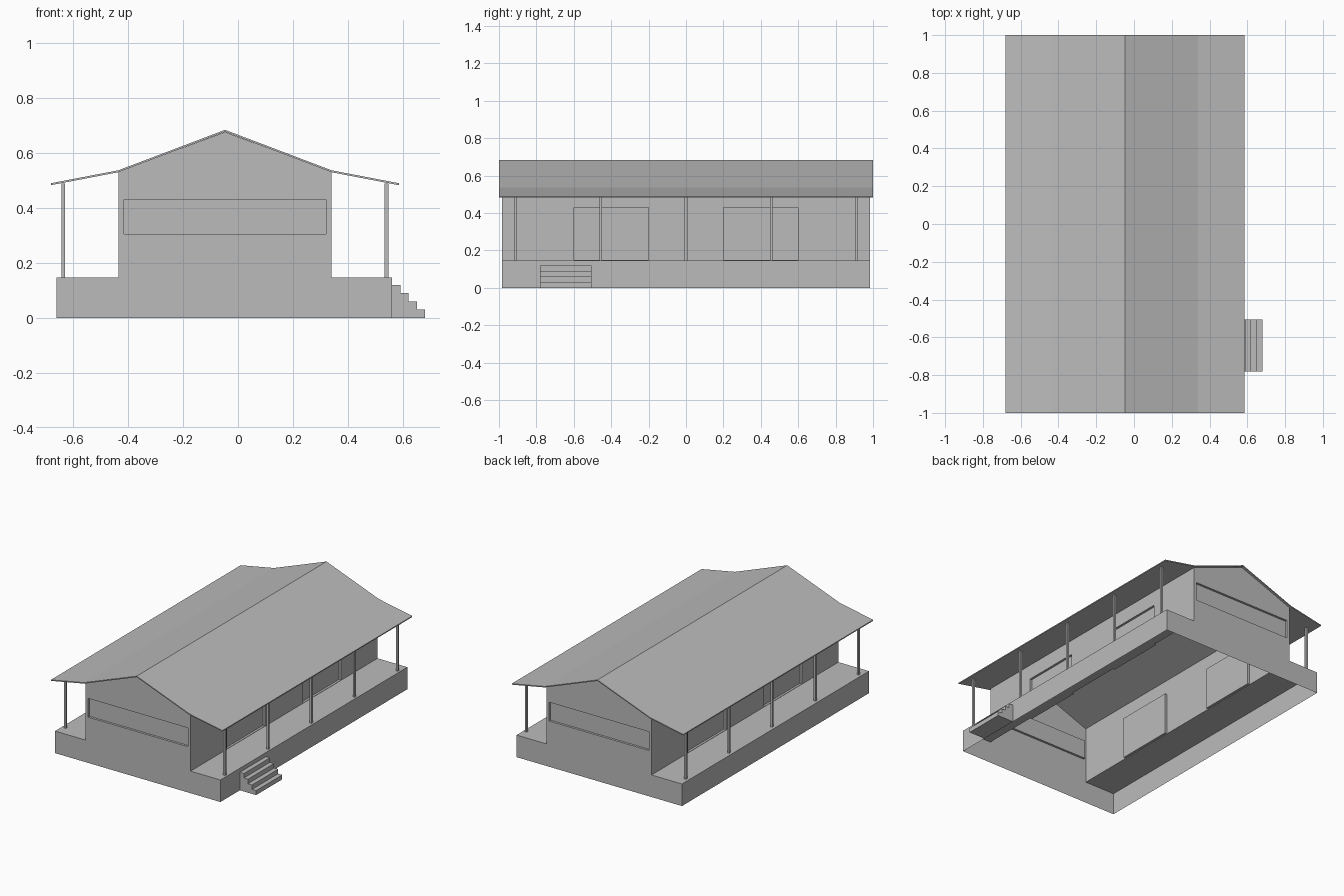
import bpy, bmesh
from mathutils import Vector

cube = bpy.data.objects.get("Cube")
if cube:
    bpy.data.objects.remove(cube, do_unlink=True)

grey = bpy.data.materials.new("plain_grey")
grey.use_nodes = True
grey.diffuse_color = (0.5, 0.5, 0.5, 1)
grey.node_tree.nodes["Principled BSDF"].inputs["Base Color"].default_value = (0.5, 0.5, 0.5, 1)

# Main dimensions
HALF, DECK, EAVE, RIDGE = 0.985, 0.147, 0.53, 0.675
LEFT, RIGHT, MID = 0.34, -0.435, -0.047
DECK_LEFT, DECK_RIGHT = 0.56, -0.66
RECESS = 0.015


def finish(bm, name):
    bmesh.ops.remove_doubles(bm, verts=bm.verts[:], dist=0.0001)
    bmesh.ops.recalc_face_normals(bm, faces=bm.faces[:])
    mesh = bpy.data.meshes.new(name)
    bm.to_mesh(mesh)
    bm.free()
    mesh.materials.append(grey)
    obj = bpy.data.objects.new(name, mesh)
    bpy.context.collection.objects.link(obj)
    return obj


def prism(name, profile, y0, y1):
    """Extrude a closed x-z profile along y."""
    bm = bmesh.new()
    face = bm.faces.new([bm.verts.new((x, y0, z)) for x, z in profile])
    out = bmesh.ops.extrude_face_region(bm, geom=[face])["geom"]
    verts = [v for v in out if isinstance(v, bmesh.types.BMVert)]
    bmesh.ops.translate(bm, verts=verts, vec=(0, y1 - y0, 0))
    return finish(bm, name)


def rect(a0, a1, z0, z1):
    return [(a0, z0), (a1, z0), (a1, z1), (a0, z1)]


def wall(name, outline, openings, place, inward):
    """Flat wall with recessed panels; place maps (a, z) to a point."""
    bm = bmesh.new()
    edges, loops = [], []
    for loop in [outline] + openings:
        vs = [bm.verts.new(place(a, z)) for a, z in loop]
        loops.append(vs)
        edges += [bm.edges.new((v, vs[i - 1])) for i, v in enumerate(vs)]
    bmesh.ops.triangle_fill(bm, edges=edges, use_beauty=True)
    for vs in loops[1:]:
        back = [bm.verts.new(v.co + Vector(inward) * RECESS) for v in vs]
        bm.faces.new(back)
        for i in range(len(vs)):
            bm.faces.new((vs[i - 1], vs[i], back[i], back[i - 1]))
    finish(bm, name)


# End walls with long windows
gable = [(DECK_RIGHT, 0), (DECK_LEFT, 0), (DECK_LEFT, DECK), (LEFT, DECK), (LEFT, EAVE),
         (MID, RIDGE), (RIGHT, EAVE), (RIGHT, DECK), (DECK_RIGHT, DECK)]
for name, s in (("front", -1), ("back", 1)):
    wall(name + "_gable_wall", gable, [rect(-0.415, 0.32, 0.305, 0.43)],
         lambda a, z, s=s: (a, s * HALF, z), (0, -s, 0))

# Side walls with recessed doors, open-bottomed decks and skirts
doors = [rect(c - 0.2, c + 0.2, DECK + 0.002, 0.43) for c in (-0.4, 0.4)]
for name, x, edge, s in (("left", LEFT, DECK_LEFT, 1), ("right", RIGHT, DECK_RIGHT, -1)):
    wall(name + "_side_wall", rect(-HALF, HALF, DECK, EAVE), doors,
         lambda a, z, x=x: (x, a, z), (-s, 0, 0))
    bm = bmesh.new()
    ends = [[bm.verts.new((px, y, pz)) for px, pz in ((x, DECK), (edge, DECK), (edge, 0))]
            for y in (-HALF, HALF)]
    for i in (0, 1):
        bm.faces.new((ends[0][i], ends[0][i + 1], ends[1][i + 1], ends[1][i]))
    finish(bm, name + "_veranda")

# Roof sheet with shallower veranda slopes
top = [(-0.68, 0.489), (RIGHT, 0.536), (MID, 0.683), (LEFT, 0.536), (0.585, 0.489)]
under = [(x, z - 0.007) for x, z in reversed(top)]
prism("roof", top + under, -1, 1)

# Veranda posts
for side, x in (("left", 0.54), ("right", -0.635)):
    for i in range(5):
        y = -0.91 + i * 0.455
        prism(f"{side}_post_{i + 1}", rect(x - 0.007, x + 0.007, DECK, 0.489), y - 0.007, y + 0.007)

# Entrance steps
stairs = [(DECK_LEFT, 0)]
for i in range(4):
    x = 0.68 - i * 0.03
    stairs += [(x, i * 0.03), (x, (i + 1) * 0.03)]
stairs.append((DECK_LEFT, 0.12))
prism("steps", stairs, -0.78, -0.505)
